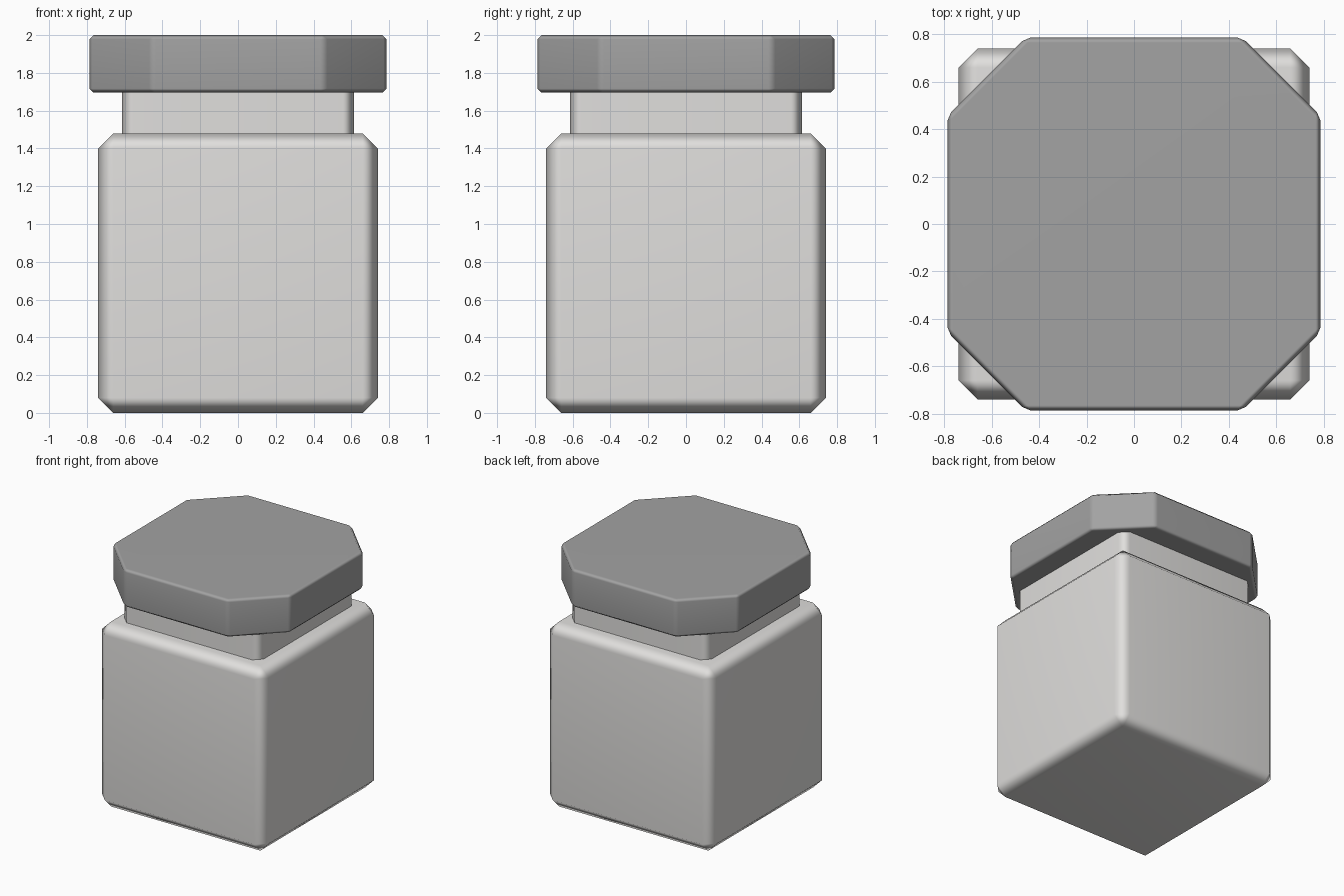
import bpy, bmesh

if "Cube" in bpy.data.objects:
    bpy.data.objects.remove(bpy.data.objects["Cube"])


def material(name, color):
    m = bpy.data.materials.new(name)
    m.diffuse_color = (*color, 1.0)
    m.use_nodes = True
    m.node_tree.nodes["Principled BSDF"].inputs["Base Color"].default_value = m.diffuse_color
    return m


def block(name, half, cut, z0, z1, mat, bevel=0.0):
    """Square prism; 'cut' trims its vertical corners, 'bevel' chamfers all edges."""
    if cut > 0:
        c = half - cut
        quarter = [(half, -c), (half, c)]
    else:
        quarter = [(half, half)]
    outline = []
    for _ in range(4):
        outline += quarter
        quarter = [(-y, x) for x, y in quarter]
    bm = bmesh.new()
    base = bm.faces.new([bm.verts.new((x, y, z0)) for x, y in outline])
    top = bmesh.ops.extrude_face_region(bm, geom=[base])["geom"]
    for v in top:
        if isinstance(v, bmesh.types.BMVert):
            v.co.z = z1
    # extrusion can drop the base face, so make sure the bottom is closed
    bmesh.ops.holes_fill(bm, edges=[e for e in bm.edges if e.is_boundary], sides=0)
    if bevel > 0:
        bmesh.ops.bevel(bm, geom=bm.edges[:], offset=bevel, offset_type='OFFSET',
                        segments=1, profile=0.5, affect='EDGES')
    bmesh.ops.recalc_face_normals(bm, faces=bm.faces[:])
    for f in bm.faces:
        f.smooth = True
    # right-angled edges stay sharp, chamfers shade softly
    for e in bm.edges:
        if len(e.link_faces) == 2 and e.calc_face_angle() > 1.2:
            e.smooth = False
    me = bpy.data.meshes.new(name)
    bm.to_mesh(me)
    bm.free()
    me.materials.append(mat)
    ob = bpy.data.objects.new(name, me)
    bpy.context.collection.objects.link(ob)
    wn = ob.modifiers.new("weighted_normals", 'WEIGHTED_NORMAL')
    wn.keep_sharp = True
    return ob


light_grey = material("light_warm_grey", (0.75, 0.74, 0.725))
dark_grey = material("mid_grey", (0.365, 0.365, 0.365))

# chamfered square jar body
block("jar_body", 0.74, 0.0, 0.0, 1.48, light_grey, bevel=0.08)
# narrower neck running from the body up into the lid
block("jar_neck", 0.615, 0.06, 1.46, 1.72, light_grey)
# eight-sided lid with softened edges
block("jar_lid", 0.787, 0.33, 1.695, 2.0, dark_grey, bevel=0.022)
